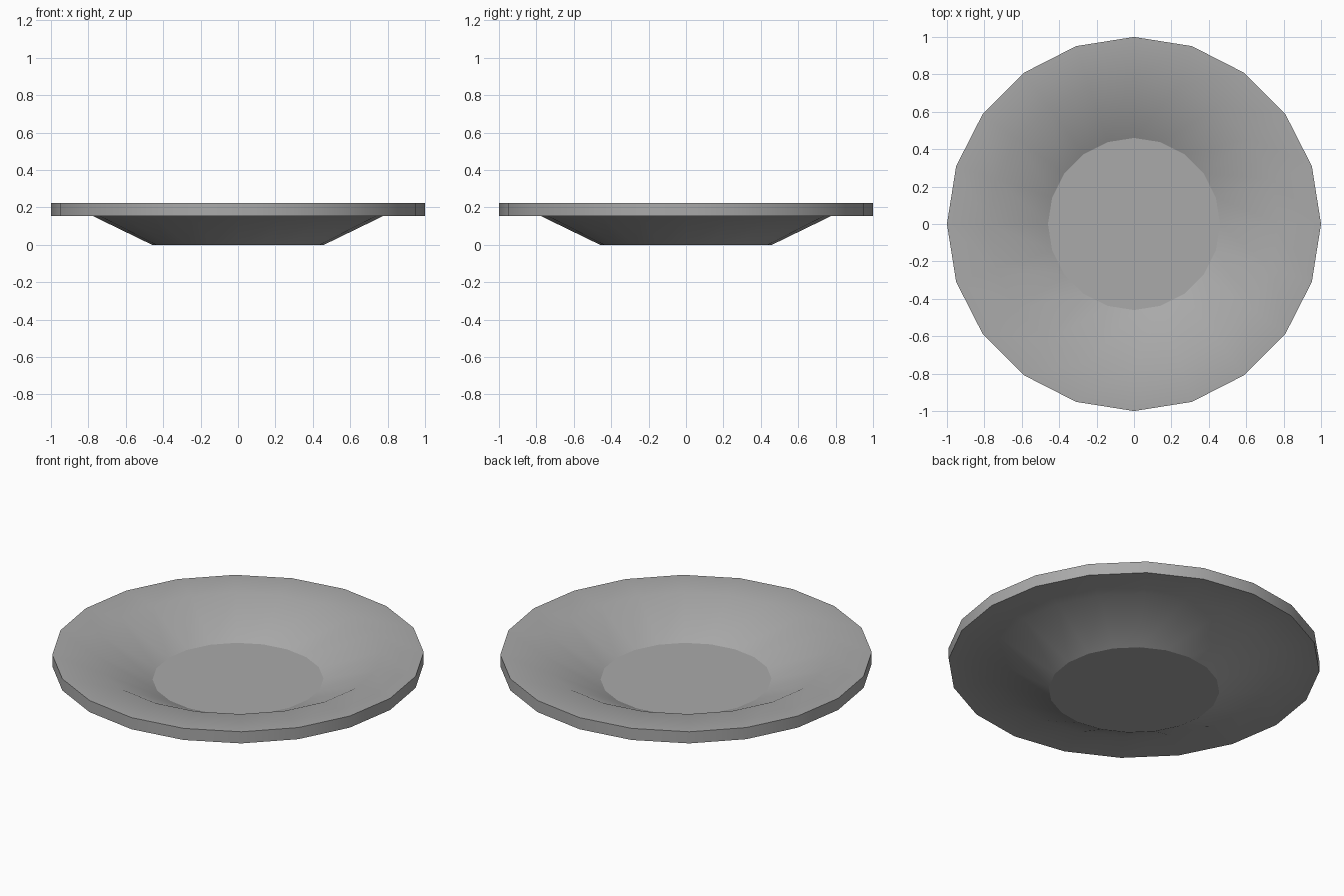
import bpy, bmesh, math

cube = bpy.data.objects.get("Cube")
if cube:
    bpy.data.objects.remove(cube, do_unlink=True)

SIDES = 20
# Closed wall section (radius, height): outer base, flange, rim, inner floor edge
PROFILE = [(0.46, 0.0), (0.775, 0.153), (1.0, 0.153),
           (1.0, 0.222), (0.775, 0.222), (0.46, 0.07)]


def make_material(name, color):
    mat = bpy.data.materials.new(name)
    mat.use_nodes = True
    mat.diffuse_color = color
    bsdf = next(n for n in mat.node_tree.nodes if n.type == 'BSDF_PRINCIPLED')
    bsdf.inputs["Base Color"].default_value = color
    return mat


def ring(bm, radius, z):
    angles = [2 * math.pi * i / SIDES for i in range(SIDES)]
    return [bm.verts.new((radius * math.cos(a), radius * math.sin(a), z)) for a in angles]


# Dish: rings bridged along the profile
bm = bmesh.new()
rings = [ring(bm, r, z) for r, z in PROFILE]
for low, high in zip(rings, rings[1:]):
    for i in range(SIDES):
        j = (i + 1) % SIDES
        bm.faces.new((low[i], low[j], high[j], high[i])).smooth = True

# Flat base and floor, with crisp borders
for cap in (bm.faces.new(rings[0][::-1]), bm.faces.new(rings[-1])):
    for edge in cap.edges:
        edge.smooth = False

# Crisp corners of the outer rim band
for corner in (rings[2], rings[3]):
    for i in range(SIDES):
        bm.edges.get((corner[i - 1], corner[i])).smooth = False

bmesh.ops.recalc_face_normals(bm, faces=bm.faces)
mesh = bpy.data.meshes.new("plate")
bm.to_mesh(mesh)
bm.free()
mesh.materials.append(make_material("grey ceramic", (0.4, 0.4, 0.4, 1.0)))
plate = bpy.data.objects.new("plate", mesh)
bpy.context.collection.objects.link(plate)
